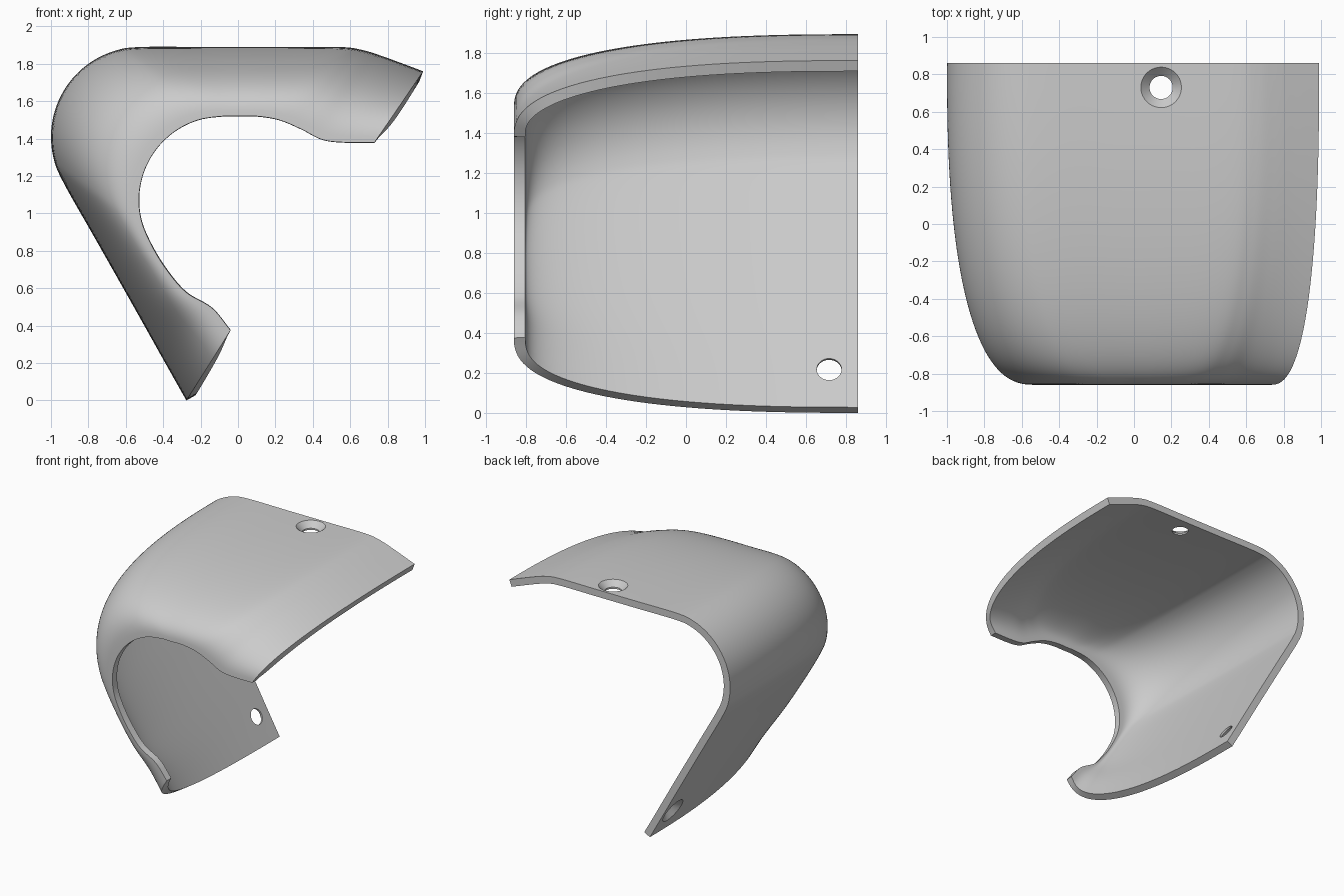
import bpy, bmesh, math
from mathutils import Vector

if "Cube" in bpy.data.objects:
    bpy.data.objects.remove(bpy.data.objects["Cube"], do_unlink=True)

THICK, HALF = 0.057, 0.86
SLOPE = math.radians(209.4)      # outward direction of the sloping wall


def bend(cx, cz, r, steps=7):
    """Round bend from the flat top to the sloping wall."""
    angles = [math.pi / 2 + (SLOPE - math.pi / 2) * i / steps for i in range(steps + 1)]
    return [(cx + r * math.cos(a), cz + r * math.sin(a)) for a in angles]


def smooth_curve(points, per=6):
    """Catmull-Rom curve through the points."""
    p = [Vector(q) for q in points]
    p = [2 * p[0] - p[1]] + p + [2 * p[-1] - p[-2]]
    out = []
    for i in range(1, len(p) - 2):
        a, b, c, d = p[i - 1:i + 3]
        for k in range(per):
            t = k / per
            out.append(0.5 * (2 * b + (c - a) * t + (2 * a - 5 * b + 4 * c - d) * t * t
                              + (3 * b - a - 3 * c + d) * t ** 3))
    return out + [p[-2]]


def activate(obj):
    bpy.ops.object.select_all(action='DESELECT')
    obj.select_set(True)
    bpy.context.view_layer.objects.active = obj


def new_object(name, bm):
    mesh = bpy.data.meshes.new(name)
    bm.to_mesh(mesh)
    bm.free()
    obj = bpy.data.objects.new(name, mesh)
    bpy.context.collection.objects.link(obj)
    return obj


# Wide back outline and small front opening, as (x, z) with matching points
back = smooth_curve(
    [(.99, 1.76), (.87, 1.805), (.76, 1.845), (.66, 1.875), (.54, 1.89), (.2, 1.89), (-.15, 1.89)]
    + bend(-.52, 1.41, .48)
    + [(-.755, .85), (-.557, .5), (-.389, .2), (-.276, 0)])
front = smooth_curve(
    [(.73, 1.38), (.57, 1.38), (.45, 1.395), (.34, 1.45), (.22, 1.5), (.1, 1.52), (0, 1.52)]
    + bend(-.08, 1.07, .45)
    + [(-.39, .71), (-.28, .58), (-.14, .495), (-.04, .375)])

# Shell skin: blends from opening to back outline along a superellipse
ROWS, POWER = 36, 2 / 2.5
bm = bmesh.new()
grid = []
for j in range(ROWS + 1):
    a = math.pi / 2 * j / ROWS
    f = math.sin(a) ** POWER
    y = HALF - 2 * HALF * max(math.cos(a), 0) ** POWER
    if j == ROWS:
        f, y = 1, HALF
    grid.append([bm.verts.new((p.x, y, p.y)) for p in (q.lerp(r, f) for q, r in zip(front, back))])
for near, far in zip(grid, grid[1:]):
    for i in range(len(near) - 1):
        bm.faces.new((near[i], far[i], far[i + 1], near[i + 1]))
shell = new_object("curved_shell", bm)

# Wall thickness, with the back edge kept flat
solid = shell.modifiers.new("thickness", 'SOLIDIFY')
solid.thickness, solid.offset = THICK, -1
activate(shell)
bpy.ops.object.modifier_apply(modifier=solid.name)
for v in shell.data.vertices:
    if v.co.y > HALF - 0.03:
        v.co.y = HALF


# Countersunk screw holes
def screw_hole(name, spot, normal):
    rings = [(.118, .012), (.107, 0), (.062, -.042), (.062, -.15)]
    bm = bmesh.new()
    loops = []
    for r, h in rings:
        loops.append([bm.verts.new((r * math.cos(k * math.tau / 40), r * math.sin(k * math.tau / 40), h))
                      for k in range(40)])
    for a, b in zip(loops, loops[1:]):
        for k in range(40):
            n = (k + 1) % 40
            bm.faces.new((a[k], b[k], b[n], a[n]))
    bm.faces.new(loops[0])
    bm.faces.new(loops[-1][::-1])
    bmesh.ops.recalc_face_normals(bm, faces=bm.faces[:])
    cutter = new_object(name, bm)
    cutter.location = spot
    cutter.rotation_euler = Vector(normal).to_track_quat('Z', 'Y').to_euler()
    cutter.hide_render = True
    bpy.context.view_layer.update()
    cut = shell.modifiers.new(name, 'BOOLEAN')
    cut.operation, cut.solver, cut.object = 'DIFFERENCE', 'EXACT', cutter
    activate(shell)
    bpy.ops.object.modifier_apply(modifier=cut.name)
    bpy.data.objects.remove(cutter, do_unlink=True)


screw_hole("top_hole", (.145, .73, 1.888), (0, 0, 1))
screw_hole("wall_hole", (-.382, .715, .19), (math.cos(SLOPE), 0, math.sin(SLOPE)))

# Plain grey finish
grey = bpy.data.materials.new("light_grey")
grey.use_nodes = True
colour = (.6, .6, .6, 1)
grey.diffuse_color = colour
grey.node_tree.nodes["Principled BSDF"].inputs["Base Color"].default_value = colour
shell.data.materials.clear()
shell.data.materials.append(grey)
activate(shell)
bpy.ops.object.shade_smooth_by_angle(angle=math.radians(30))
